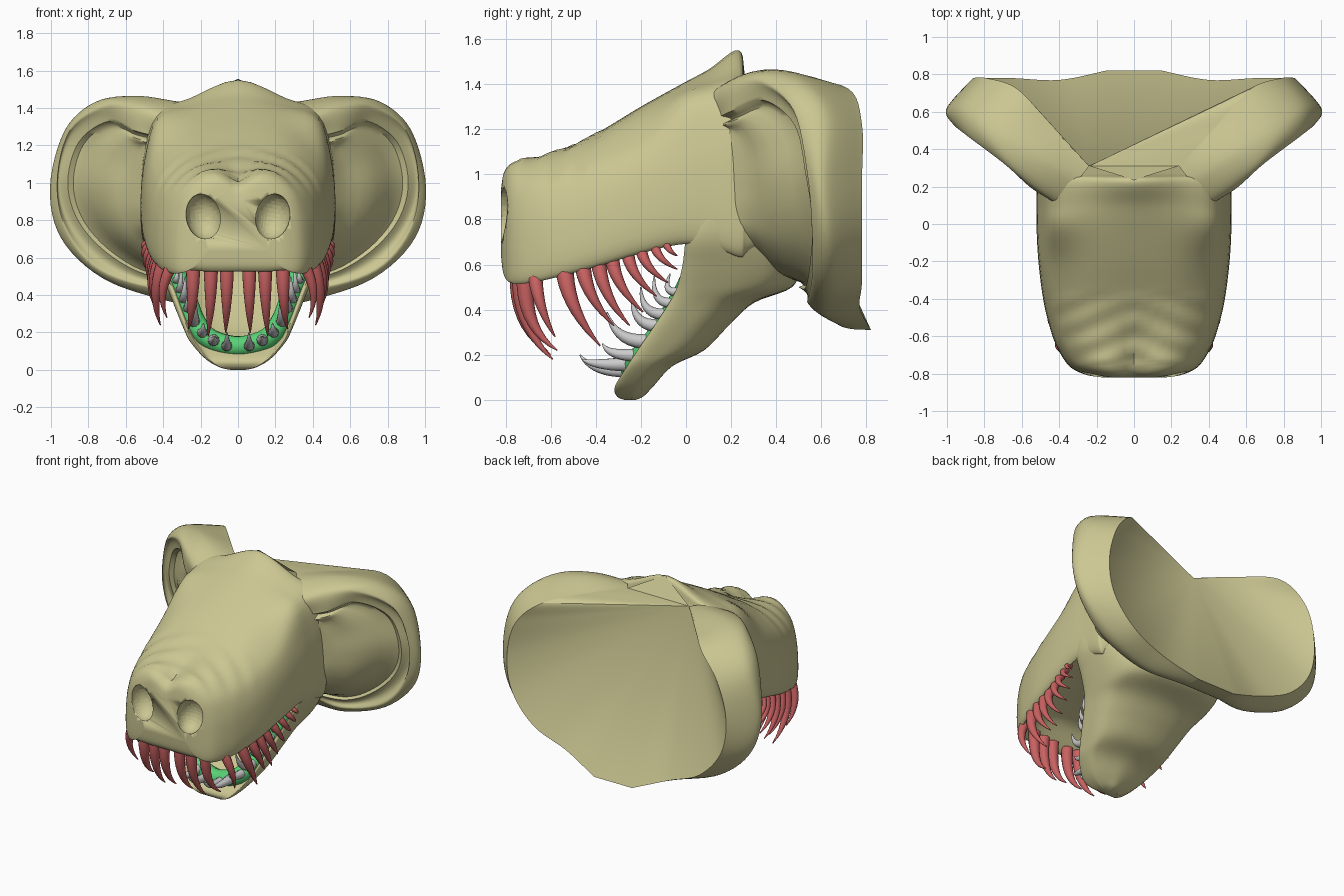
import bpy, bmesh, math
from mathutils import Vector as V

if "Cube" in bpy.data.objects:
    bpy.data.objects.remove(bpy.data.objects["Cube"])


def material(name, rgb):
    m = bpy.data.materials.new(name)
    m.diffuse_color = (*rgb, 1)
    m.use_nodes = True
    m.node_tree.nodes["Principled BSDF"].inputs["Base Color"].default_value = m.diffuse_color
    return m


SKIN = material("skin", (0.6, 0.57, 0.29))
RED = material("red", (0.58, 0.12, 0.12))
GREEN = material("green", (0.1, 0.65, 0.18))


def smooth(pts, n, closed=False):
    """Catmull-Rom resampling of a point list."""
    k, out = len(pts), []
    get = (lambda i: pts[i % k]) if closed else (lambda i: pts[max(0, min(k - 1, i))])
    for i in range(k if closed else k - 1):
        a, b, c, d = get(i - 1), get(i), get(i + 1), get(i + 2)
        for s in range(n):
            t = s / n
            out.append(0.5 * (2 * b + (c - a) * t + (2 * a - 5 * b + 4 * c - d) * t * t
                              + (3 * b - a - 3 * c + d) * t ** 3))
    return out if closed else out + [pts[-1].copy()]


def smooth_grid(rows, n, m, closed=False):
    rows = [smooth(r, m, closed) for r in rows]
    cols = [smooth(list(c), n) for c in zip(*rows)]
    return [list(r) for r in zip(*cols)]


def add_grid(bm, rows, closed=False, caps=False):
    vs = [[bm.verts.new(p) for p in r] for r in rows]
    w = len(rows[0])
    for a, b in zip(vs, vs[1:]):
        for j in range(w if closed else w - 1):
            k = (j + 1) % w
            bm.faces.new((a[j], a[k], b[k], b[j]))
    if caps:
        bm.faces.new(vs[0])
        bm.faces.new(vs[-1])


def select(ob):
    bpy.ops.object.select_all(action='DESELECT')
    ob.select_set(True)
    bpy.context.view_layer.objects.active = ob


def finish(name, bm, mat=None, angle=50):
    bmesh.ops.recalc_face_normals(bm, faces=bm.faces)
    me = bpy.data.meshes.new(name)
    bm.to_mesh(me)
    bm.free()
    ob = bpy.data.objects.new(name, me)
    bpy.context.collection.objects.link(ob)
    if mat:
        me.materials.append(mat)
    select(ob)
    bpy.ops.object.shade_smooth_by_angle(angle=math.radians(angle))
    return ob


def section(w, outer, edge, drop, rec, corner):
    """Closed (x, t) section: rounded outside, lips at the edge, hollow between."""
    h = edge - outer
    s = 1 if h > 0 else -1
    half = [(0, 0), (0.5, s * drop), (0.83, s * drop + corner * h), (0.96, 0.42 * h), (1, 0.7 * h),
            (0.99, 0.91 * h), (0.93, h), (0.84, h - s * min(rec, 0.05)),
            (0.5, h - s * rec * 0.9), (0, h - s * rec)]
    pts = [(x * w, outer + t) for x, t in half]
    return pts + [(-x, t) for x, t in pts[-2:0:-1]]


def mirror(pts):
    return [V((-p.x, p.y, p.z)) for p in pts]


# Upper head: rings of y, half width, top, lip, crown drop, palate recess
HEAD = [(-0.82, 0.17, 0.95, 0.64, 0.01, 0), (-0.805, 0.26, 1.01, 0.55, 0.0, 0),
        (-0.76, 0.345, 1.05, 0.515, 0.0, 0.02), (-0.66, 0.41, 1.08, 0.525, 0.01, 0.14),
        (-0.55, 0.45, 1.11, 0.55, 0.01, 0.16), (-0.4, 0.485, 1.18, 0.59, 0.02, 0.16),
        (-0.2, 0.51, 1.30, 0.65, 0.03, 0.14), (-0.02, 0.52, 1.40, 0.69, 0.03, 0.1),
        (0.10, 0.52, 1.465, 0.68, 0.05, 0.05), (0.235, 0.52, 1.55, 0.64, 0.10, 0),
        (0.27, 0.51, 1.40, 0.66, 0.03, 0), (0.37, 0.46, 1.13, 0.7, 0.05, 0)]
rows = [[V((x, y, t)) for x, t in section(w, zt, zb, d, r, 0.17 if y < -0.1 else 0.08)]
        for y, w, zt, zb, d, r in HEAD]
rows = smooth_grid(rows, 6, 4, True)
for p in (p for r in rows for p in r):
    if p.z > 0.9 and -0.74 < p.y < -0.4:  # snout wrinkles
        p.z += min(1, (p.z - 0.9) / 0.15) * 0.006 * math.sin(45 * p.y + 20 * abs(p.x))
    if p.y < -0.5 and p.z > 0.85:         # nose cleft
        p.z -= 0.05 * math.exp(-(p.x / 0.06) ** 2) * min(1, (-0.5 - p.y) / 0.2) * min(1, (p.z - 0.85) / 0.1)
bm = bmesh.new()
add_grid(bm, rows, True, True)
head = finish("upper_head", bm, SKIN)

# Nostrils cut into the snout
for s in (-1, 1):
    bpy.ops.mesh.primitive_uv_sphere_add(segments=32, ring_count=16, radius=1,
                                         location=(s * 0.185, -0.80, 0.82), rotation=(0, s * 0.2, s * 0.3))
    cutter = bpy.context.object
    cutter.scale = (0.092, 0.1, 0.122)
    cutter.hide_render = True
    bpy.ops.object.shade_smooth()
    mod = head.modifiers.new("nostril", 'BOOLEAN')
    mod.operation, mod.solver, mod.object = 'DIFFERENCE', 'EXACT', cutter
    select(head)
    bpy.ops.object.modifier_apply(modifier=mod.name)
    bpy.data.objects.remove(cutter)

# Lower jaw: horizontal rings of z, half width, back y, mouth edge y, floor recess
JAW = [(0.0, 0.04, -0.225, -0.27, 0), (0.015, 0.10, -0.19, -0.305, 0), (0.06, 0.175, -0.145, -0.315, 0.01),
       (0.15, 0.255, -0.06, -0.26, 0.07), (0.22, 0.29, 0.08, -0.215, 0.13), (0.33, 0.335, 0.19, -0.14, 0.16),
       (0.43, 0.375, 0.30, -0.075, 0.17), (0.50, 0.41, 0.47, -0.04, 0.17), (0.6, 0.46, 0.5, -0.015, 0.16),
       (0.72, 0.512, 0.45, 0.0, 0.14), (0.85, 0.515, 0.4, 0.03, 0.05), (1.0, 0.48, 0.4, 0.08, 0.05)]
rows = [[V((x, t, z)) for x, t in section(w, yb, yf, 0.02, r, 0.16)] for z, w, yb, yf, r in JAW]
bm = bmesh.new()
add_grid(bm, smooth_grid(rows, 5, 4, True), True, True)
finish("lower_jaw", bm, SKIN)

# Ears: stations around the rim, each from bowl over the rim to the back edge
EAR = [[(.42, .13, 1.18), (.44, .14, 1.25), (.42, .12, 1.36), (.32, .21, 1.42), (.24, .31, 1.43)],
       [(.48, .17, 1.18), (.555, .20, 1.28), (.545, .21, 1.41), (.53, .36, 1.465), (.42, .50, 1.42)],
       [(.49, .18, 1.13), (.69, .34, 1.33), (.71, .34, 1.42), (.76, .50, 1.43), (.62, .72, 1.38)],
       [(.49, .18, 1.05), (.85, .48, 1.22), (.9, .48, 1.29), (.92, .62, 1.27), (.79, .78, 1.22)],
       [(.49, .18, .95), (.91, .53, 1.0), (.97, .54, 1.0), (1.0, .62, .97), (.86, .78, .97)],
       [(.49, .18, .84), (.85, .56, .79), (.92, .56, .74), (.94, .64, .70), (.82, .78, .72)],
       [(.47, .20, .75), (.68, .55, .61), (.74, .56, .53), (.72, .64, .49), (.65, .78, .52)],
       [(.36, .27, .66), (.45, .53, .50), (.42, .54, .43), (.42, .62, .38), (.40, .77, .41)],
       [(.13, .3, .62), (.14, .5, .5), (.15, .56, .45), (.15, .68, .33), (.15, .82, .31)]]
ear = smooth_grid([[V(p) for p in r] for r in EAR], 6, 10)
for r in ear:
    for j in range(10):                   # folds inside the bowl
        u = j / 10
        r[j].y += 0.04 * u * math.sin(3 * math.pi * u) + 0.02 * math.sin(math.pi * u)
bm = bmesh.new()
add_grid(bm, ear)
add_grid(bm, [mirror(r) for r in ear])
add_grid(bm, [ear[-1], mirror(ear[-1])])  # strip joining both ears below
finish("ears", bm, SKIN)

# Flat cut closing the back of the head: fan from one crown corner round the rim
rim = [r[-1] for r in ear]
loop = [V((0, 0.235, 1.557))] + rim + mirror(rim)[::-1]
bm = bmesh.new()
vs = [bm.verts.new(p) for p in loop]
for a, b in zip(vs[:-2], vs[1:-1]):
    bm.faces.new((vs[-1], a, b))
finish("back_cut", bm, SKIN, 25)


def tube(bm, path, radii, sides=10):
    rings = []
    for i, p in enumerate(path):
        t = (path[min(i + 1, len(path) - 1)] - path[max(i - 1, 0)]).normalized()
        u = t.cross(V((0.3, 1, 0.35))).normalized()
        v = t.cross(u)
        rings.append([p + radii[i] * (u * math.cos(a) + v * math.sin(a))
                      for a in (2 * math.pi * k / sides for k in range(sides))])
    add_grid(bm, rings, True, True)


def teeth(name, specs, mat=None):
    """Curved fangs on both sides: root, bend, tip, radius."""
    bm = bmesh.new()
    for root, bend, tip, r in specs:
        a, b, c = V(root), V(bend), V(tip)
        ts = [i / 9 for i in range(10)]
        path = [a * (1 - t) ** 2 + b * 2 * t * (1 - t) + c * t * t for t in ts]
        rad = [r * (1 - t ** 1.4) + 0.003 for t in ts]
        tube(bm, path, rad)
        tube(bm, mirror(path), rad)
    return finish(name, bm, mat)


# Upper fangs: three per side in front, then a shrinking row along the lip
upper = [((x, y, 0.56), (x * 1.0, y - 0.02, 0.32), (x * 1.1, y + 0.14, tip), 0.037)
         for x, y, tip in ((0.06, -0.74, 0.2), (0.145, -0.73, 0.18), (0.24, -0.71, 0.22))]
SIDE = [(-0.67, 0.35, 0.09, 0.28, .03), (-0.54, 0.385, 0.16, 0.24, .038), (-0.46, 0.40, 0.14, 0.33, .034),
        (-0.39, 0.41, 0.14, 0.33, .032), (-0.33, 0.415, 0.14, 0.39, .03), (-0.26, 0.425, 0.13, 0.46, .027),
        (-0.2, 0.44, 0.12, 0.52, .024), (-0.14, 0.45, 0.1, 0.58, .02), (-0.09, 0.455, 0.05, 0.64, .015)]
for y, x, dy, tip, r in SIDE:
    z = 0.70 + 0.23 * y
    upper.append(((x, y, z + 0.02), (x + 0.09, y + 0.01, (z + tip) / 2), (x + 0.03, y + dy, tip), r))
teeth("upper_teeth", upper, RED)

# Lower fangs along the jaw edge
LOW = [(.06, -.25, .13, -.47, .20, .028), (.13, -.24, .16, -.46, .18, .03), (.19, -.2, .2, -.37, .25, .028),
       (.235, -.16, .26, -.35, .39, .032), (.265, -.11, .33, -.24, .46, .028), (.29, -.08, .38, -.2, .5, .025),
       (.31, -.05, .43, -.14, .55, .022), (.33, -.03, .48, -.07, .56, .018)]
teeth("lower_teeth", [((x, y, z), (x, (y + ty) / 2 - 0.06, z - 0.01), (x * 0.97, ty, tz), r)
                      for x, y, z, ty, tz, r in LOW])

# Green gum running round the inside of the jaw edge
half = [V(p) for p in ((.34, .04, .56), (.31, -.002, .47), (.27, -.068, .36), (.225, -.143, .25), (.15, -.215, .165))]
path = smooth(half + [V((0, -.24, .125))] + mirror(half)[::-1], 5)
bm = bmesh.new()
tube(bm, path, [0.056] * len(path), 12)
finish("lower_gum", bm, GREEN)
